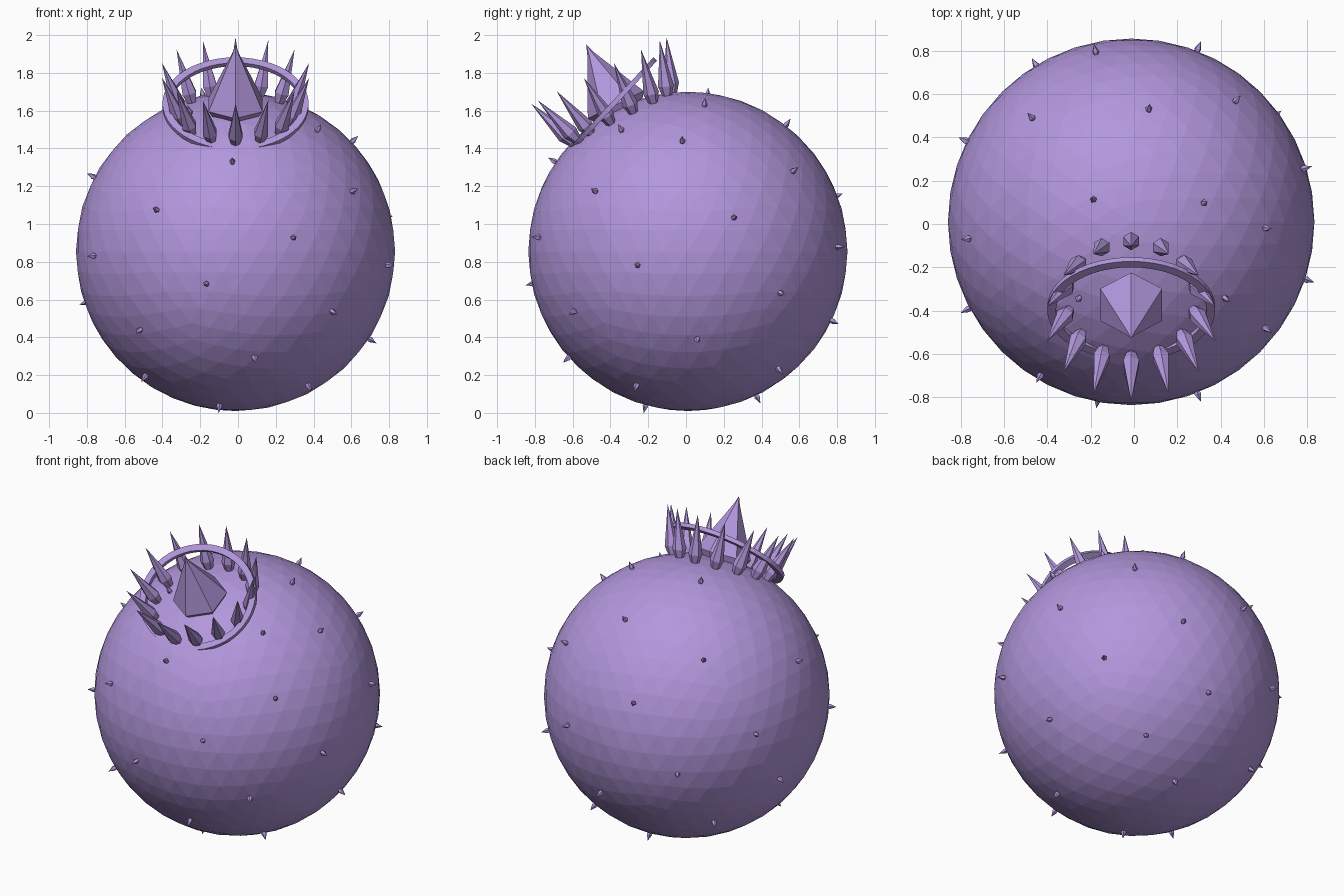
import bpy, bmesh, math
from mathutils import Vector, Matrix

if "Cube" in bpy.data.objects:
    bpy.data.objects.remove(bpy.data.objects["Cube"])

CENTER = Vector((-0.013, 0.01, 0.855))
R = 0.845

lilac = bpy.data.materials.new("lilac")
lilac.diffuse_color = (0.45, 0.31, 0.72, 1)
lilac.use_nodes = True
lilac.node_tree.nodes["Principled BSDF"].inputs["Base Color"].default_value = lilac.diffuse_color


def finish(bm, name):
    bmesh.ops.recalc_face_normals(bm, faces=bm.faces)
    mesh = bpy.data.meshes.new(name)
    bm.to_mesh(mesh)
    bm.free()
    mesh.materials.append(lilac)
    obj = bpy.data.objects.new(name, mesh)
    bpy.context.collection.objects.link(obj)
    return obj


def add_spike(bm, direction, profile, sides):
    """Lathe (radius, distance from body centre) rings; the last point is the tip."""
    d = Vector(direction).normalized()
    u = Vector((1, 0, 0))
    if abs(d.x) > 0.9:
        u = Vector((0, 1, 0))
    u = (u - d * u.dot(d)).normalized()
    v = d.cross(u)
    rings = []
    for rad, dist in profile[:-1]:
        ring = []
        for i in range(sides):
            a = math.tau * i / sides + math.pi / 2
            ring.append(bm.verts.new(CENTER + d * dist + (u * math.cos(a) + v * math.sin(a)) * rad))
        rings.append(ring)
    tip = bm.verts.new(CENTER + d * profile[-1][1])
    bm.faces.new(rings[0][::-1])
    for i in range(sides):
        j = (i + 1) % sides
        for lo, hi in zip(rings, rings[1:]):
            bm.faces.new((lo[i], lo[j], hi[j], hi[i]))
        bm.faces.new((rings[-1][i], rings[-1][j], tip))


# Faceted round body
bm = bmesh.new()
bmesh.ops.create_icosphere(bm, subdivisions=4, radius=R, matrix=Matrix.Translation(CENTER))
finish(bm, "body")

# Large six-sided spike in the middle of the crown
tilt = Matrix.Rotation(math.radians(26.2), 3, 'X')
bm = bmesh.new()
add_spike(bm, tilt @ Vector((0, 0, 1)), [(0.12, 0.80), (0.165, 0.865), (0.02, 1.165), (0, 1.22)], 6)
finish(bm, "center_spike")

# Circle of crown spikes standing out from the body surface
bm = bmesh.new()
half = math.radians(20.5)
for i in range(14):
    a = math.tau * i / 14 - math.pi / 2
    d = Vector((math.sin(half) * math.cos(a), math.sin(half) * math.sin(a), math.cos(half)))
    add_spike(bm, tilt @ d, [(0.024, 0.835), (0.042, 0.895), (0, 1.14)], 6)
finish(bm, "crown_spikes")

# Tilted flat oval ring, partly sunk into the body
bm = bmesh.new()
N = 48
section = [(0.387, 0.333, -0.013), (0.387, 0.333, 0.013), (0.347, 0.293, 0.013), (0.347, 0.293, -0.013)]
loops = []
for i in range(N):
    a = math.tau * i / N
    loops.append([bm.verts.new((sx * math.cos(a), sy * math.sin(a), z)) for sx, sy, z in section])
for i in range(N):
    p, q = loops[i], loops[(i + 1) % N]
    for k in range(4):
        m = (k + 1) % 4
        bm.faces.new((p[k], q[k], q[m], p[m]))
ring = finish(bm, "crown_ring")
ring.location = (-0.013, -0.39, 1.63)
ring.rotation_euler = (math.radians(47), 0, 0)

# Small thorns, grouped by the side of the body they sit on
# (missing axis, its sign, positions along the other two axes)
groups = [
    (1, -1, [(-.03, 1.34), (-.44, 1.08), (.62, 1.18), (.3, .93), (-.17, .68), (-.78, .83), (.51, .53),
             (-.53, .43), (.09, .28), (.38, .13), (-.5, .18), (.81, .78), (-.1, .02)]),
    (2, 1, [(-.19, .115), (.33, .1), (.07, .54), (-.48, .5), (.48, .58), (-.18, .81), (.62, -.02),
            (.43, -.35), (-.26, -.35), (-.78, -.07), (.8, .26), (-.79, .39)]),
    (0, 1, [(.51, .63), (.5, .22), (.06, .38), (.79, .48)]),
    (1, 1, [(-.46, .73), (.3, .88), (-.82, .58), (-.53, .32), (0, .07)]),
]
bm = bmesh.new()
for axis, sign, points in groups:
    others = [k for k in range(3) if k != axis]
    for p in points:
        d = Vector((0, 0, 0))
        for k, value in zip(others, p):
            d[k] = value - CENTER[k]
        d[axis] = sign * math.sqrt(max(0, 0.87 ** 2 - d.length_squared))
        add_spike(bm, d, [(0.01, 0.83), (0.016, 0.855), (0, 0.892)], 5)
finish(bm, "thorns")
